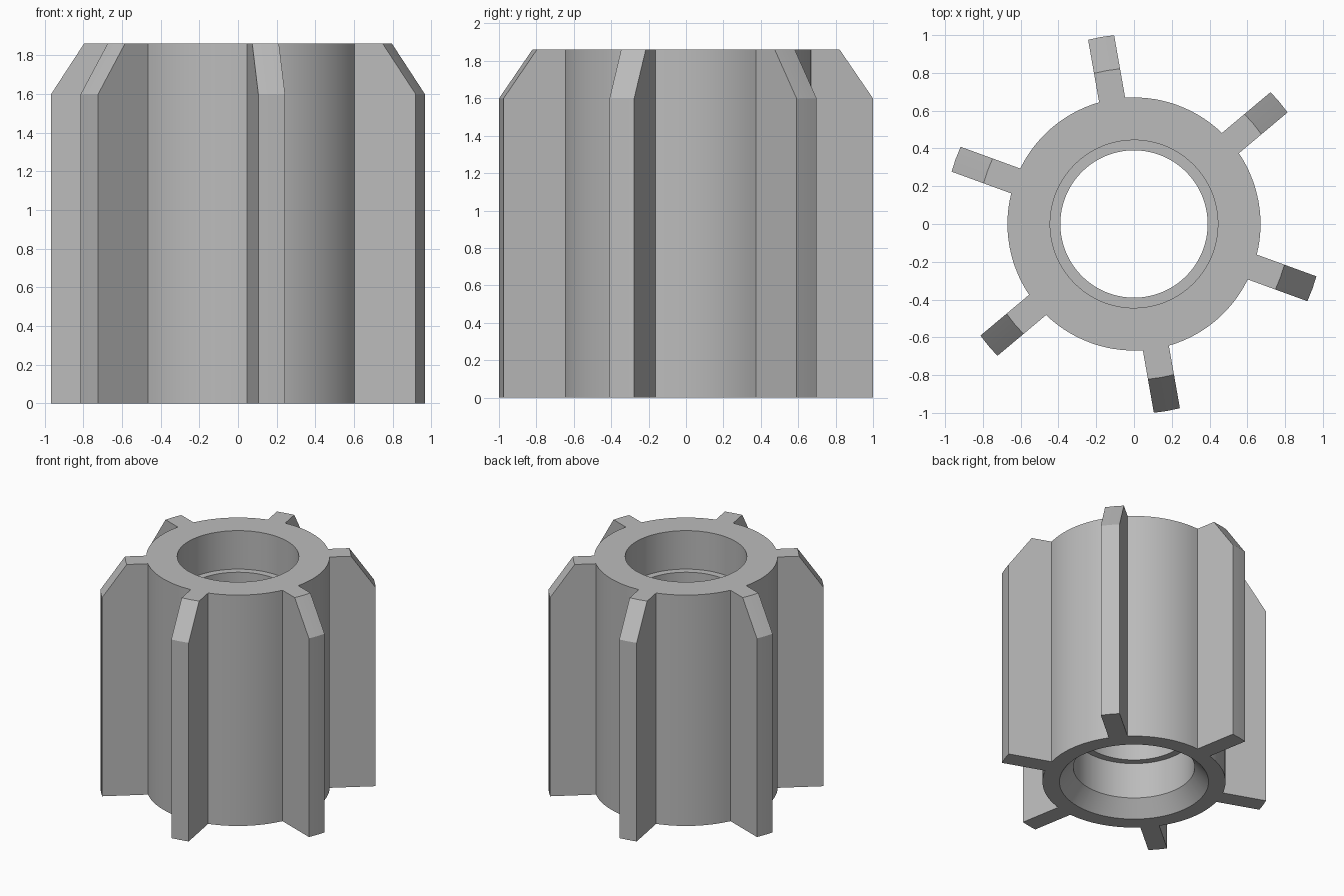
import bpy, bmesh, math

if "Cube" in bpy.data.objects:
    bpy.data.objects.remove(bpy.data.objects["Cube"])

HEIGHT, SHOULDER = 1.86, 1.60              # full height, start of fin bevel
BODY_R, TIP_R, TIP_TOP_R = 0.67, 1.005, 0.825
HALF_W = 0.07                              # half the fin thickness
FINS, FIRST_ANGLE = 6, 40
# bore profile (radius, z) from top to bottom: recess, narrow bore, recess, flare
BORE = [(0.444, HEIGHT), (0.444, 1.55), (0.39, 1.55), (0.39, 0.41),
        (0.444, 0.41), (0.444, 0.12), (0.546, 0.0)]


def column(bm, centre, offset, radii, side=0):
    """One closed radial section; side = -1/0/1 keeps fin flanks parallel."""
    verts = []
    for r, z in zip(radii, (0.0, SHOULDER, HEIGHT)):
        a = centre + (side * math.asin(HALF_W / r) if side is not None else offset)
        verts.append(bm.verts.new((r * math.cos(a), r * math.sin(a), z)))
    for r, z in BORE:
        a = centre + offset
        verts.append(bm.verts.new((r * math.cos(a), r * math.sin(a), z)))
    return verts


bm = bmesh.new()
columns = []
tip_a = math.asin(HALF_W / TIP_R)
root_a = math.asin(HALF_W / BODY_R)
tip = (TIP_R, TIP_R, TIP_TOP_R)
root = (BODY_R,) * 3
step = math.tau / FINS
ARC = 14

for i in range(FINS):
    c = math.radians(FIRST_ANGLE) + i * step
    # fin tip
    for side in (-1, 0, 1):
        columns.append(column(bm, c, side * tip_a, tip, side))
    # sleeve wall between this fin and the next
    for k in range(ARC + 1):
        off = root_a + (step - 2 * root_a) * k / ARC
        columns.append(column(bm, c, off, root, None))

# skin neighbouring sections
for a, b in zip(columns, columns[1:] + columns[:1]):
    n = len(a)
    for j in range(n):
        k = (j + 1) % n
        bm.faces.new((a[j], b[j], b[k], a[k]))
bmesh.ops.recalc_face_normals(bm, faces=bm.faces)

mesh = bpy.data.meshes.new("finned_sleeve")
bm.to_mesh(mesh)
bm.free()
sleeve = bpy.data.objects.new("finned_sleeve", mesh)
bpy.context.collection.objects.link(sleeve)

grey = bpy.data.materials.new("plain grey")
grey.diffuse_color = (0.5, 0.5, 0.5, 1)
grey.use_nodes = True
grey.node_tree.nodes["Principled BSDF"].inputs["Base Color"].default_value = grey.diffuse_color
mesh.materials.append(grey)

bpy.context.view_layer.objects.active = sleeve
sleeve.select_set(True)
bpy.ops.object.shade_smooth_by_angle(angle=math.radians(25))
